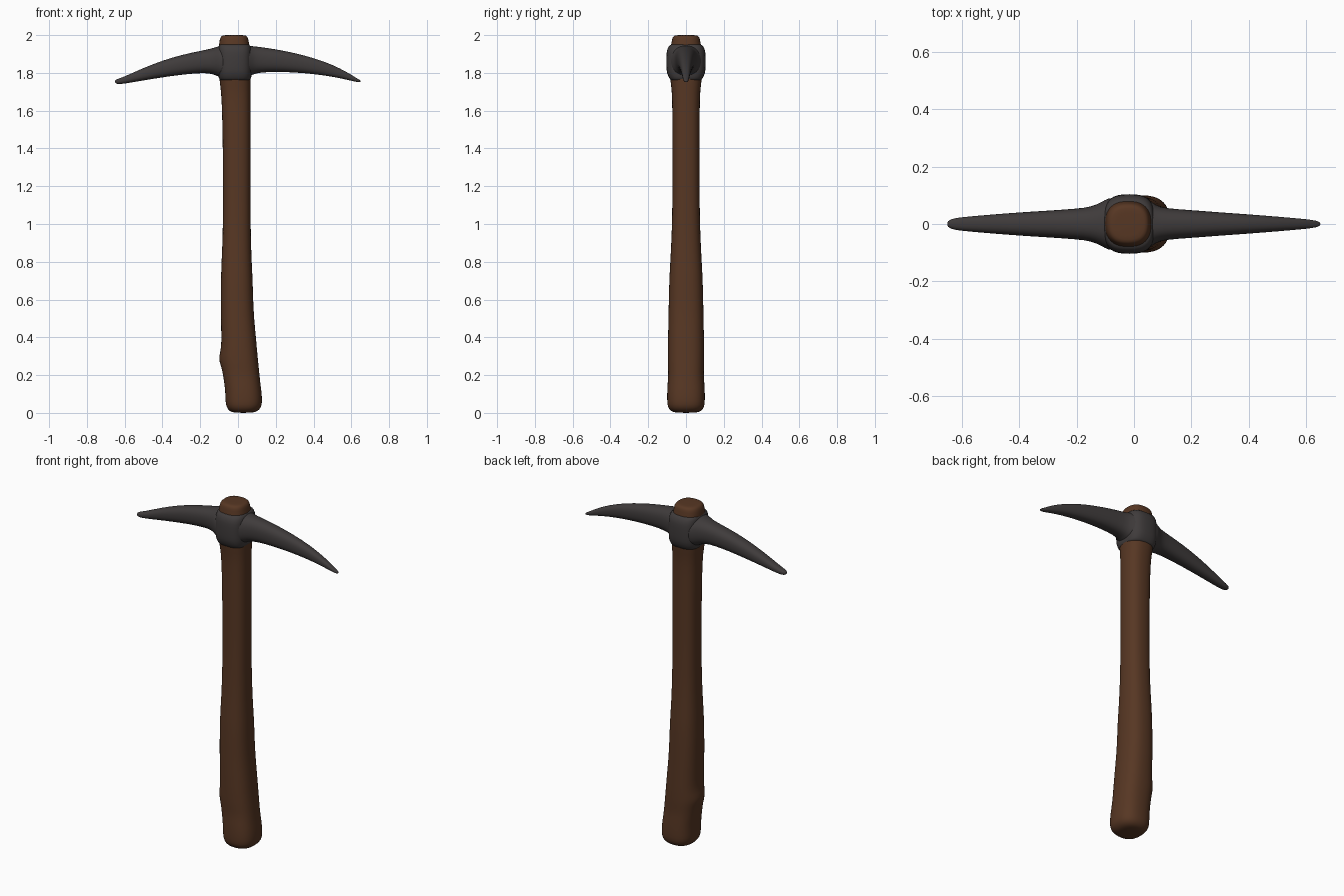
import bpy, bmesh, math
from mathutils import Vector

def material(name, rgb):
    m = bpy.data.materials.new(name)
    m.diffuse_color = (*rgb, 1)
    return m

wood = material("brown wood", (0.095, 0.038, 0.017))
metal = material("dark metal", (0.050, 0.044, 0.044))
SIDES = 20

def superellipse(a, b, power):
    """Rounded-square ring with half sizes a, b."""
    ring = []
    for i in range(SIDES):
        t = 2 * math.pi * (i + 0.5) / SIDES
        c, s = math.cos(t), math.sin(t)
        ring.append((a * math.copysign(abs(c) ** (2 / power), c),
                     b * math.copysign(abs(s) ** (2 / power), s)))
    return ring

def loft(name, rings, mat):
    bm = bmesh.new()
    loops = [[bm.verts.new(p) for p in r] for r in rings]
    for lo, hi in zip(loops, loops[1:]):
        for i in range(SIDES):
            j = (i + 1) % SIDES
            bm.faces.new((lo[i], lo[j], hi[j], hi[i]))
    bm.faces.new(loops[0][::-1])
    bm.faces.new(loops[-1])
    bmesh.ops.recalc_face_normals(bm, faces=bm.faces)
    for f in bm.faces:
        f.smooth = True
    me = bpy.data.meshes.new(name)
    bm.to_mesh(me)
    bm.free()
    me.materials.append(mat)
    ob = bpy.data.objects.new(name, me)
    bpy.context.collection.objects.link(ob)
    sub = ob.modifiers.new("smooth", 'SUBSURF')
    sub.levels = sub.render_levels = 1
    return ob

def upright(rows, power):
    """Rings stacked in z from rows of (z, x_min, x_max, half_y)."""
    return [[Vector(((x0 + x1) / 2 + u, v, z)) for u, v in
             superellipse((x1 - x0) / 2, hy, power)] for z, x0, x1, hy in rows]

# Handle: slightly bent shaft, thicker at the grip, with a rounded foot
handle_rows = [
    (0.000, -0.020, 0.075, 0.055), (0.008, -0.045, 0.105, 0.080),
    (0.030, -0.062, 0.125, 0.098), (0.060, -0.068, 0.129, 0.101),
    (0.110, -0.068, 0.126, 0.101), (0.160, -0.074, 0.119, 0.098),
    (0.200, -0.080, 0.115, 0.095), (0.240, -0.084, 0.111, 0.096),
    (0.270, -0.086, 0.108, 0.097), (0.300, -0.088, 0.105, 0.097),
    (0.340, -0.088, 0.101, 0.097), (0.400, -0.089, 0.096, 0.096),
    (0.500, -0.091, 0.086, 0.094), (0.600, -0.092, 0.081, 0.092),
    (0.720, -0.091, 0.078, 0.089), (0.800, -0.088, 0.073, 0.084),
    (0.950, -0.081, 0.068, 0.076), (1.150, -0.080, 0.067, 0.072),
    (1.400, -0.081, 0.067, 0.073), (1.600, -0.085, 0.067, 0.073),
    (1.700, -0.090, 0.067, 0.075), (1.760, -0.099, 0.068, 0.084),
    (1.820, -0.102, 0.068, 0.088), (1.930, -0.104, 0.066, 0.086),
    (1.960, -0.100, 0.058, 0.077), (1.985, -0.096, 0.055, 0.074),
    (1.998, -0.086, 0.045, 0.064), (2.000, -0.070, 0.030, 0.048)]
rings = upright(handle_rows, 2.5)
# Knot on the left side of the grip
for ring in rings:
    for p in ring:
        if p.x < 0:
            p.x -= 0.018 * math.exp(-((p.z - 0.285) / 0.04) ** 2 - (p.y / 0.06) ** 2)
loft("handle", rings, wood)

# Collar: metal eye around the shaft
loft("head_collar", upright([
    (1.755, -0.096, 0.064, 0.081), (1.770, -0.102, 0.070, 0.088),
    (1.795, -0.107, 0.074, 0.102), (1.830, -0.108, 0.075, 0.105),
    (1.890, -0.108, 0.075, 0.105), (1.925, -0.107, 0.074, 0.102),
    (1.945, -0.103, 0.066, 0.089), (1.955, -0.097, 0.058, 0.077)], 3), metal)

# Blades: curved tapering arms from rows of (x, z_bottom, z_top, half_y)
blades = {
    "left_blade": [
        (-0.05, 1.765, 1.950, 0.098), (-0.09, 1.772, 1.945, 0.092),
        (-0.115, 1.786, 1.938, 0.076), (-0.15, 1.797, 1.927, 0.060),
        (-0.20, 1.799, 1.917, 0.054), (-0.30, 1.790, 1.896, 0.047),
        (-0.40, 1.776, 1.866, 0.041), (-0.50, 1.760, 1.827, 0.033),
        (-0.58, 1.746, 1.790, 0.026), (-0.625, 1.740, 1.772, 0.021),
        (-0.645, 1.742, 1.765, 0.014), (-0.651, 1.749, 1.759, 0.006)],
    "right_blade": [
        (0.01, 1.765, 1.950, 0.098), (0.05, 1.775, 1.947, 0.088),
        (0.075, 1.790, 1.942, 0.066), (0.11, 1.801, 1.939, 0.055),
        (0.20, 1.806, 1.926, 0.049), (0.30, 1.802, 1.906, 0.041),
        (0.40, 1.794, 1.880, 0.034), (0.50, 1.780, 1.844, 0.026),
        (0.58, 1.763, 1.803, 0.019), (0.625, 1.752, 1.774, 0.014),
        (0.644, 1.750, 1.763, 0.009), (0.650, 1.752, 1.758, 0.004)]}
for name, rows in blades.items():
    loft(name, [[Vector((x, u, (z0 + z1) / 2 + v)) for u, v in
                 superellipse(hy, (z1 - z0) / 2, 2.4)]
                for x, z0, z1, hy in rows], metal)
